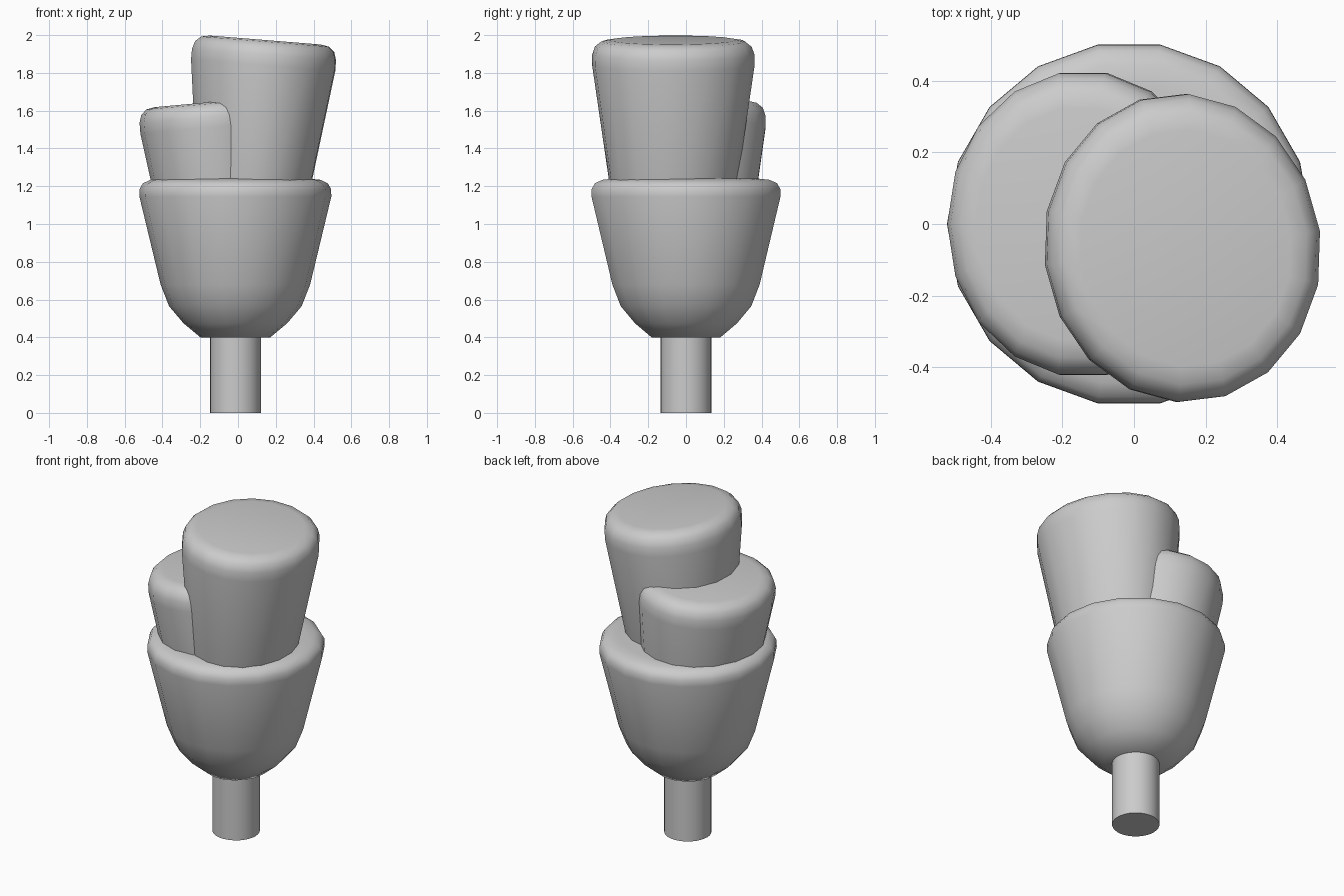
import bpy, bmesh, math
from mathutils import Matrix

if "Cube" in bpy.data.objects:
    bpy.data.objects.remove(bpy.data.objects["Cube"])

# Cup profile (radius, height below the top), bottom to top
PROFILE = [(0.185, -0.84), (0.275, -0.765), (0.351, -0.675), (0.396, -0.56),
           (0.508, -0.095), (0.507, -0.055), (0.49, -0.025), (0.45, -0.006), (0.39, 0.0)]
SIDES = 18


def finish(name, bm):
    bmesh.ops.recalc_face_normals(bm, faces=bm.faces[:])
    mesh = bpy.data.meshes.new(name)
    bm.to_mesh(mesh)
    bm.free()
    obj = bpy.data.objects.new(name, mesh)
    bpy.context.collection.objects.link(obj)
    bpy.context.view_layer.objects.active = obj
    bpy.ops.object.select_all(action='DESELECT')
    obj.select_set(True)
    bpy.ops.object.shade_smooth_by_angle(angle=math.radians(60))
    return obj


def lobe(name, top, scale=(1, 1, 1), lean=0, turn=0):
    """Lathed cup, placed by its top centre and leaned sideways."""
    bm = bmesh.new()
    rings = []
    for r, z in PROFILE:
        rings.append([bm.verts.new((r * math.cos(2 * math.pi * i / SIDES),
                                    r * math.sin(2 * math.pi * i / SIDES), z))
                      for i in range(SIDES)])
    for a, b in zip(rings, rings[1:]):
        for i in range(SIDES):
            j = (i + 1) % SIDES
            bm.faces.new((a[i], a[j], b[j], b[i]))
    bm.faces.new(rings[0][::-1])
    bm.faces.new(rings[-1])
    bm.transform(Matrix.Translation(top)
                 @ Matrix.Rotation(math.radians(lean), 4, 'Y')
                 @ Matrix.Rotation(math.radians(turn), 4, 'Z')
                 @ Matrix.Diagonal((*scale, 1)))
    return finish(name, bm)


# Stem
bm = bmesh.new()
bmesh.ops.create_cone(bm, cap_ends=True, segments=32, radius1=0.135, radius2=0.135,
                      depth=0.44, matrix=Matrix.Translation((-0.013, 0, 0.22)))
finish("stem", bm)

# Stacked rounded lobes
lobe("lower_lobe", (-0.014, 0, 1.24))
lobe("side_lobe", (-0.152, 0, 1.645), (0.745, 0.842, 1.4), lean=-5.2)
lobe("tall_lobe", (0.144, -0.067, 1.974), (0.76, 0.85, 1.4), lean=4.6, turn=7)
